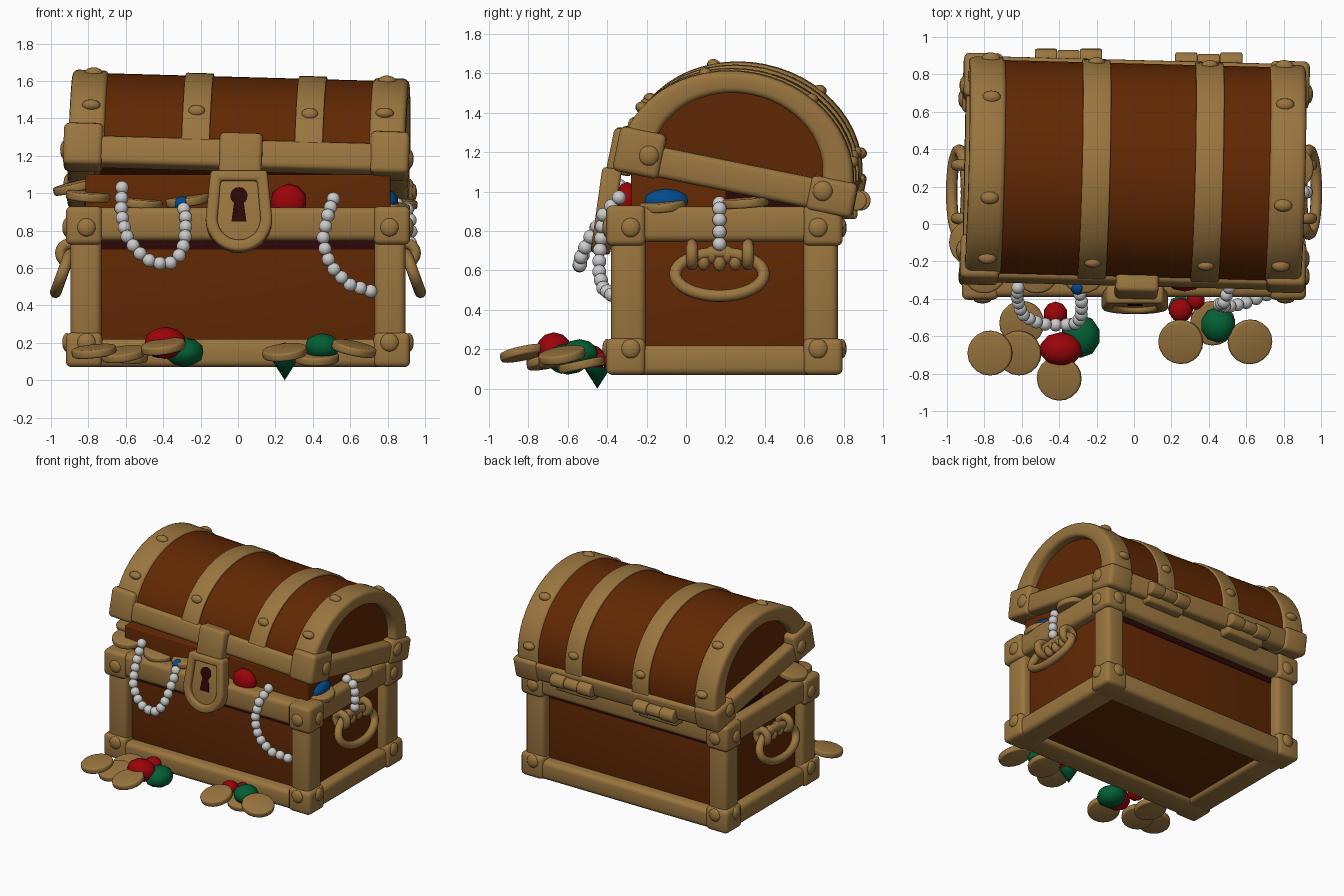
import bpy, bmesh, math
from math import sin, cos, pi, radians
from mathutils import Matrix, Vector

if "Cube" in bpy.data.objects:
    bpy.data.objects.remove(bpy.data.objects["Cube"])


def mat(name, rgb):
    m = bpy.data.materials.new(name)
    m.diffuse_color = (*rgb, 1)
    m.use_nodes = True
    m.node_tree.nodes["Principled BSDF"].inputs["Base Color"].default_value = m.diffuse_color
    return m


GOLD = mat("gold", (.325, .18, .05))
WOOD = mat("brown wood", (.12, .021, .001))
DARK = mat("dark shadow wood", (.025, .002, .002))
PEARL = mat("pearl", (.60, .60, .60))
RED = mat("red gem", (.33, .001, .003))
GREEN = mat("green gem", (.001, .115, .035))
BLUE = mat("blue gem", (.001, .07, .27))
I = Matrix.Identity(4)
# the lid is hinged open and slightly askew
LID = (Matrix.Translation((0, .257, 1.02)) @ Matrix.Rotation(radians(-1.5), 4, 'Z')
       @ Matrix.Rotation(radians(1.6), 4, 'Y') @ Matrix.Rotation(radians(-11.5), 4, 'X'))


def finish(name, bm, m, M=I, bevel=0, smooth=True):
    bmesh.ops.recalc_face_normals(bm, faces=bm.faces)
    if bevel:
        es = [e for e in bm.edges if len(e.link_faces) == 2 and e.calc_face_angle() > .6]
        bmesh.ops.bevel(bm, geom=es, offset=bevel, segments=3, profile=.5, affect='EDGES')
    me = bpy.data.meshes.new(name)
    bm.to_mesh(me)
    bm.free()
    me.transform(M)
    ob = bpy.data.objects.new(name, me)
    bpy.context.collection.objects.link(ob)
    me.materials.append(m)
    if smooth:
        bpy.ops.object.select_all(action='DESELECT')
        ob.select_set(True)
        bpy.context.view_layer.objects.active = ob
        bpy.ops.object.shade_smooth_by_angle(angle=radians(40))
    return ob


def box(name, lo, hi, m, bevel=.03, M=I):
    bm = bmesh.new()
    bmesh.ops.create_cube(bm, size=1)
    lo, hi = Vector(lo), Vector(hi)
    for v in bm.verts:
        v.co = Vector((v.co[i] * (hi[i] - lo[i]) + (hi[i] + lo[i]) / 2 for i in range(3)))
    return finish(name, bm, m, M, bevel)


def prism(name, outer, inner, axis, d0, d1, m, bevel=0, M=I):
    """Extruded outline along x or y, optionally with a matching hole."""
    bm = bmesh.new()
    at = (lambda p, d: (d, p[0], p[1])) if axis == 'x' else (lambda p, d: (p[0], d, p[1]))
    loops = [[[bm.verts.new(at(p, d)) for p in pts] for d in (d0, d1)] for pts in (outer, inner) if pts]
    n = len(outer)
    for a, b in loops:
        for i in range(n):
            j = (i + 1) % n
            bm.faces.new((a[i], a[j], b[j], b[i]))
    for k in (0, 1):
        if inner:
            o, q = loops[0][k], loops[1][k]
            for i in range(n):
                j = (i + 1) % n
                bm.faces.new((o[i], o[j], q[j], q[i]))
        else:
            bm.faces.new(loops[0][k])
    return finish(name, bm, m, M, bevel)


def ball(name, c, r, m, s=(1, 1, 1), M=I, seg=14):
    bm = bmesh.new()
    bmesh.ops.create_uvsphere(bm, u_segments=seg, v_segments=seg // 2 + 1, radius=r)
    return finish(name, bm, m, M @ Matrix.Translation(c) @ Matrix.Diagonal((*s, 1)))


def gem(name, c, r, m, s=(1, 1, .85)):
    bm = bmesh.new()
    bmesh.ops.create_icosphere(bm, subdivisions=2, radius=r)
    return finish(name, bm, m, Matrix.Translation(c) @ Matrix.Diagonal((*s, 1)))


def disc(name, c, r, h, m, rx=0, ry=0, bevel=.01, seg=20, M=I):
    bm = bmesh.new()
    bmesh.ops.create_cone(bm, cap_ends=True, segments=seg, radius1=r, radius2=r, depth=h)
    R = Matrix.Rotation(radians(rx), 4, 'X') @ Matrix.Rotation(radians(ry), 4, 'Y')
    return finish(name, bm, m, M @ Matrix.Translation(c) @ R, bevel)


def tube(name, pts, r, m):
    cu = bpy.data.curves.new(name, 'CURVE')
    cu.dimensions, cu.bevel_depth, cu.bevel_resolution = '3D', r, 3
    sp = cu.splines.new('POLY')
    sp.points.add(len(pts) - 1)
    for p, co in zip(sp.points, pts):
        p.co = (*co, 1)
    sp.use_cyclic_u = True
    cu.materials.append(m)
    ob = bpy.data.objects.new(name, cu)
    bpy.context.collection.objects.link(ob)
    bpy.ops.object.select_all(action='DESELECT')
    ob.select_set(True)
    bpy.context.view_layer.objects.active = ob
    bpy.ops.object.convert(target='MESH')
    bpy.ops.object.shade_smooth()


# ---- base: wooden box, inner lip, dark gaps ----
CY = .195
box("base_wood", (-.825, -.305, .10), (.825, .695, .90), WOOD, .02)
box("inner_lip", (-.815, -.28, .5), (.815, .68, 1.10), WOOD, .01)
for y in (-.31, .695):
    box("long_gap", (-.73, y, .70), (.73, y + .005, .76), DARK, 0)
for s in (-1, 1):
    box("side_gap", (s * .815 - .005, .2, .9), (s * .815 + .005, .58, 1.0), DARK, 0)
# gold frame rails, posts and corner caps
for nm, z0, z1, w in (("bottom", .07, .22, .21), ("top", .745, .925, .155)):
    for s in (-1, 1):
        y0, y1 = sorted((CY + s * .585, CY + s * (.585 - w)))
        box(nm + "_long_rail", (-.88, y0, z0), (.88, y1, z1), GOLD, .035)
        x0, x1 = sorted((s * .90, s * (.90 - w)))
        box(nm + "_side_rail", (x0, CY - .56, z0), (x1, CY + .56, z1), GOLD, .035)
for sx in (-1, 1):
    for sy in (-1, 1):
        x0, x1 = sorted((sx * .895, sx * .73))
        y0, y1 = sorted((CY + sy * .575, CY + sy * .40))
        box("corner_post", (x0, y0, .15), (x1, y1, .85), GOLD, .035)
        for z0, z1 in ((.07, .255), (.725, .93)):
            x0, x1 = sorted((sx * .92, sx * .725))
            y0, y1 = sorted((CY + sy * .60, CY + sy * .40))
            box("corner_cap", (x0, y0, z0), (x1, y1, z1), GOLD, .03)
            zc = (z0 + z1) / 2 + (.04 if z0 < .1 else -.01)
            ball("rivet", (sx * .81, CY + sy * .595, zc), .05, GOLD, (1, .5, 1))
            ball("rivet", (sx * .915, CY + sy * .475, zc), .05, GOLD, (.5, 1, 1))

# ---- lid ----
A, H = .60, .515


def arch(a, h, base, cz=.10, n=28):
    return [(a * cos(pi * i / n), cz + h * sin(pi * i / n)) for i in range(n + 1)] + [(-a, base), (a, base)]


prism("lid_wood", arch(A - .015, H - .015, .02), None, 'x', -.83, .83, WOOD, 0, LID)
for s in (-1, 1):
    x0, x1 = sorted((s * .705, s * .90))
    prism("lid_end_band", arch(A, H, .02), arch(.435, .365, .13, .14), 'x', x0, x1, GOLD, .03, LID)
for x in (-.22, .385):
    prism("lid_strap", arch(A, H, .09), arch(.5, .4, .095), 'x', x - .075, x + .075, GOLD, .008, LID)
for s in (-1, 1):
    y0, y1 = sorted((s * .607, s * .45))
    box("lid_long_rail", (-.88, y0, 0), (.88, y1, .155), GOLD, .03, LID)
    x0, x1 = sorted((s * .91, s * .76))
    box("lid_side_rail", (x0, -.56, 0), (x1, .57, .155), GOLD, .03, LID)
    for sy in (-1, 1):
        y0, y1 = sorted((sy * .62, sy * .38))
        x0, x1 = sorted((s * .925, s * .715))
        box("lid_corner_cap", (x0, y0, -.01), (x1, y1, .22 if sy < 0 else .17), GOLD, .03, LID)
        ball("lid_rivet", (s * .92, sy * .45, .10), .052, GOLD, (.5, 1, 1), LID)
    for t in (20, 60, 115, 153):
        a = radians(t)
        ball("band_rivet", (s * .785, A * cos(a), .095 + H * sin(a)), .05, GOLD, (1, .7, .6), LID)
for x in (-.22, .385):
    for t in (22, 155):
        a = radians(t)
        ball("strap_rivet", (x, A * cos(a), .095 + H * sin(a)), .045, GOLD, (1, .6, .7), LID)

# ---- hinges at the back ----
for x, y in ((-.35, .885), (.40, .865)):
    for k in (-1, 0, 1):
        disc("hinge_barrel", (x + k * .12, y, .955), .052 if k else .045, .119, GOLD, 0, 90, .01)
    box("hinge_leaf", (x - .17, .76, .86), (x + .17, y - .015, 1.05), GOLD, .02)


# ---- lock ----
def shield(w, top, zc, n=14):
    return [(w * cos(pi + pi * i / n), zc + w * sin(pi + pi * i / n)) for i in range(n + 1)] + \
           [(w * .85, top), (-w * .85, top)]


LOCK = Matrix.Translation((.005, -.405, .9)) @ Matrix.Rotation(radians(-8), 4, 'X')
prism("lock_plate", shield(.15, .2, -.05), None, 'y', -.02, .05, GOLD, .01, LOCK)
prism("lock_border", shield(.178, .22, -.04), shield(.115, .165, -.04), 'y', -.05, .05, GOLD, .018, LOCK)
disc("keyhole_round", (0, -.021, .085), .046, .008, DARK, 90, 0, 0, 16, LOCK)
prism("keyhole_slot", [(-.022, .08), (.022, .08), (.04, -.055), (-.04, -.055)], None, 'y', -.025, -.017, DARK, 0, LOCK)
box("lock_hasp", (-.09, -.665, -.05), (.14, -.53, .18), GOLD, .025, LID)

# ---- side handles ----
for s in (-1, 1):
    tube("side_handle", [(s * (.935 - .04 * sin(t)), .17 + .225 * cos(t), .58 + .11 * sin(t))
                         for t in (2 * pi * i / 32 for i in range(32))], .031, GOLD)
    for y in (.03, .315):
        tube("handle_loop", [(s * (.90 + .05 * cos(t)), y, .68 + .05 * sin(t))
                             for t in (2 * pi * i / 16 for i in range(16))], .03, GOLD)
    for y, z in ((.09, .645), (.25, .645), (.13, .68), (.21, .68), (.17, .64)):
        ball("handle_scroll", (s * .89, y, z), .038, GOLD, (1, .9, 1.2))


# ---- pearl strands ----
def strand(name, pts, step=.061, r=.036):
    pts = [Vector(p) for p in pts]
    carry = 0
    for a, b in zip(pts, pts[1:]):
        L, d = (b - a).length, carry
        while d < L:
            ball(name, a.lerp(b, d / L), r, PEARL, seg=12)
            d += step
        carry = d - L


strand("left_pearls", [(-.62, -.34, 1.03), (-.625, -.40, .90), (-.60, -.48, .78), (-.54, -.52, .69),
                       (-.46, -.54, .63), (-.37, -.54, .62), (-.30, -.53, .68), (-.28, -.48, .78),
                       (-.28, -.41, .88), (-.30, -.34, .95)])
strand("right_pearls", [(.51, -.34, .97), (.48, -.42, .88), (.455, -.43, .76), (.47, -.44, .67),
                        (.52, -.44, .58), (.60, -.42, .51), (.73, -.37, .47)])
strand("side_pearls", [(.85, .17, .94), (.91, .17, .91), (.925, .17, .83), (.92, .17, .72)])

# ---- gems ----
for m, c, r, s in ((RED, (.27, -.30, .95), .1, (1, .6, 1)), (BLUE, (.80, -.10, .95), .085, (.7, 1.4, .8)),
                   (BLUE, (-.30, -.34, .945), .04, (1, 1, 1)),
                   (RED, (-.39, -.67, .20), .115, (1, .8, .75)), (GREEN, (-.285, -.60, .15), .105, (1, 1.1, .75)),
                   (RED, (-.42, -.48, .17), .065, (1, 1, .8)), (GREEN, (.45, -.54, .18), .095, (1, 1, .75)),
                   (RED, (.25, -.46, .15), .065, (1, 1, .8)), (RED, (.33, -.41, .15), .05, (1, 1, .8))):
    gem("gem", c, r, m, s)
bm = bmesh.new()
bmesh.ops.create_cone(bm, cap_ends=True, segments=8, radius1=0, radius2=.07, depth=.11)
finish("gem_tip", bm, GREEN, Matrix.Translation((.25, -.45, .055)))

# ---- coins on the ground and spilling over the rim ----
for x, y, z, rx, ry in ((-.77, -.69, .155, 8, -6), (-.615, -.69, .14, 12, -8), (-.60, -.53, .13, 10, 4),
                        (-.40, -.825, .18, 12, -8), (.25, -.63, .15, 14, -6), (.62, -.63, .17, 10, 12),
                        (.42, -.53, .12, 12, 0), (-.80, -.25, .985, 6, 4), (-.87, -.10, 1.035, 4, -14),
                        (-.27, -.25, .965, 8, -8), (-.52, -.25, .95, 6, 5), (.84, .30, .945, 4, 4), (.80, -.12, .93, 5, 8)):
    disc("coin", (x, y, z), .12, .045, GOLD, rx, ry, .012)
